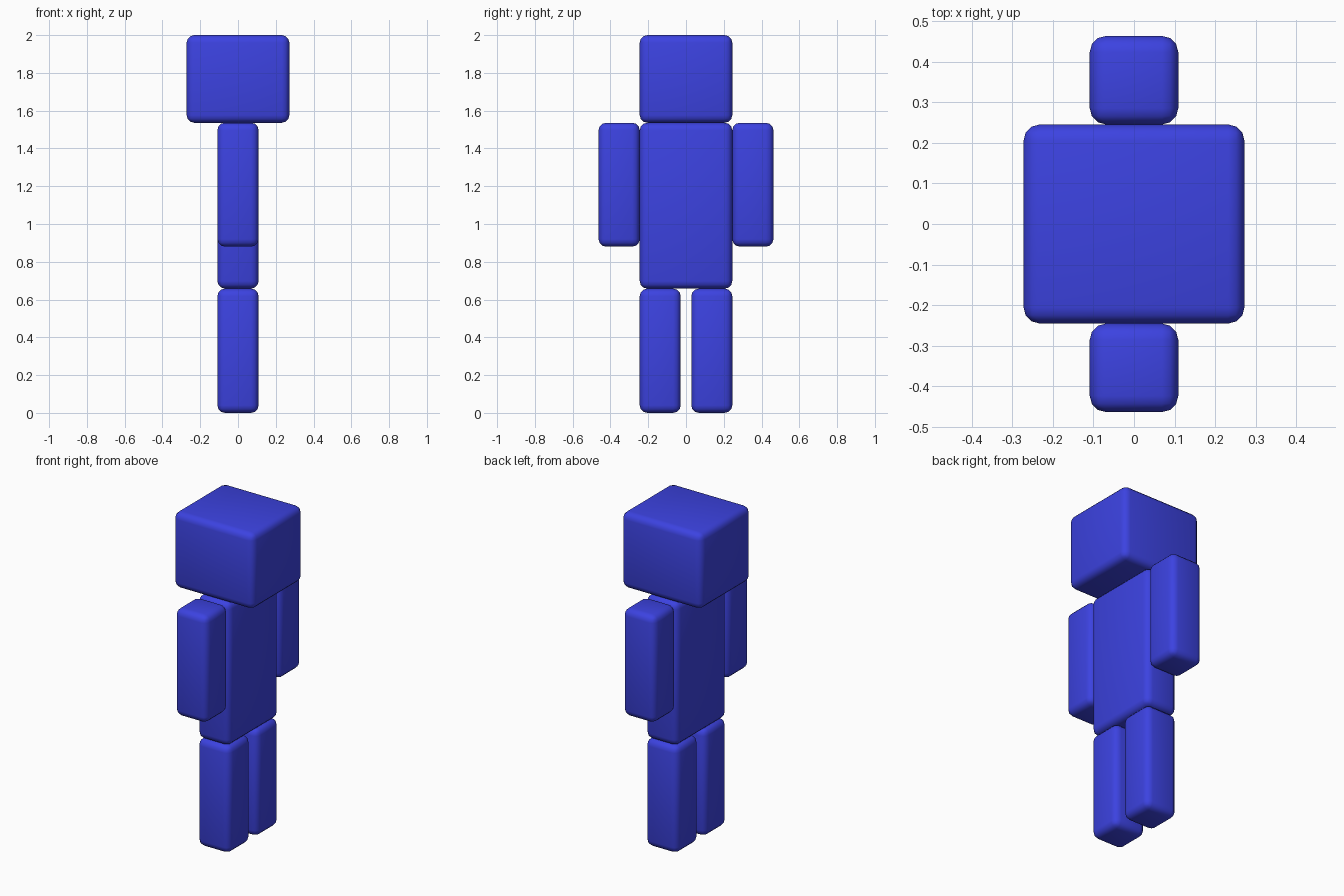
import bpy

if "Cube" in bpy.data.objects:
    bpy.data.objects.remove(bpy.data.objects["Cube"])

blue = bpy.data.materials.new("blue")
blue.diffuse_color = (0.045, 0.055, 0.75, 1)
blue.use_nodes = True
blue.node_tree.nodes["Principled BSDF"].inputs["Base Color"].default_value = blue.diffuse_color


def block(name, x, y, z):
    """Rounded box spanning the given (min, max) ranges."""
    spans = (x, y, z)
    bpy.ops.mesh.primitive_cube_add(size=1, location=[(a + b) / 2 for a, b in spans])
    ob = bpy.context.object
    ob.name = name
    ob.scale = [b - a for a, b in spans]
    bpy.ops.object.transform_apply(location=False, rotation=False, scale=True)
    bevel = ob.modifiers.new("rounded_edges", 'BEVEL')
    bevel.width = 0.04
    bevel.segments = 3
    bevel.limit_method = 'NONE'
    bpy.ops.object.shade_smooth()
    ob.data.materials.append(blue)
    return ob


LIMB = (-0.109, 0.109)
HIP, SHOULDER = 0.658, 1.536

# Head and torso
block("head", (-0.272, 0.272), (-0.245, 0.245), (SHOULDER, 2.0))
block("torso", LIMB, (-0.245, 0.245), (HIP, SHOULDER))

# Arms and legs, one pair on each side of y = 0
for label, s in (("left", -1), ("right", 1)):
    block(label + "_arm", LIMB, sorted((s * 0.245, s * 0.463)), (0.88, SHOULDER))
    block(label + "_leg", LIMB, sorted((s * 0.028, s * 0.245)), (0.0, HIP))
